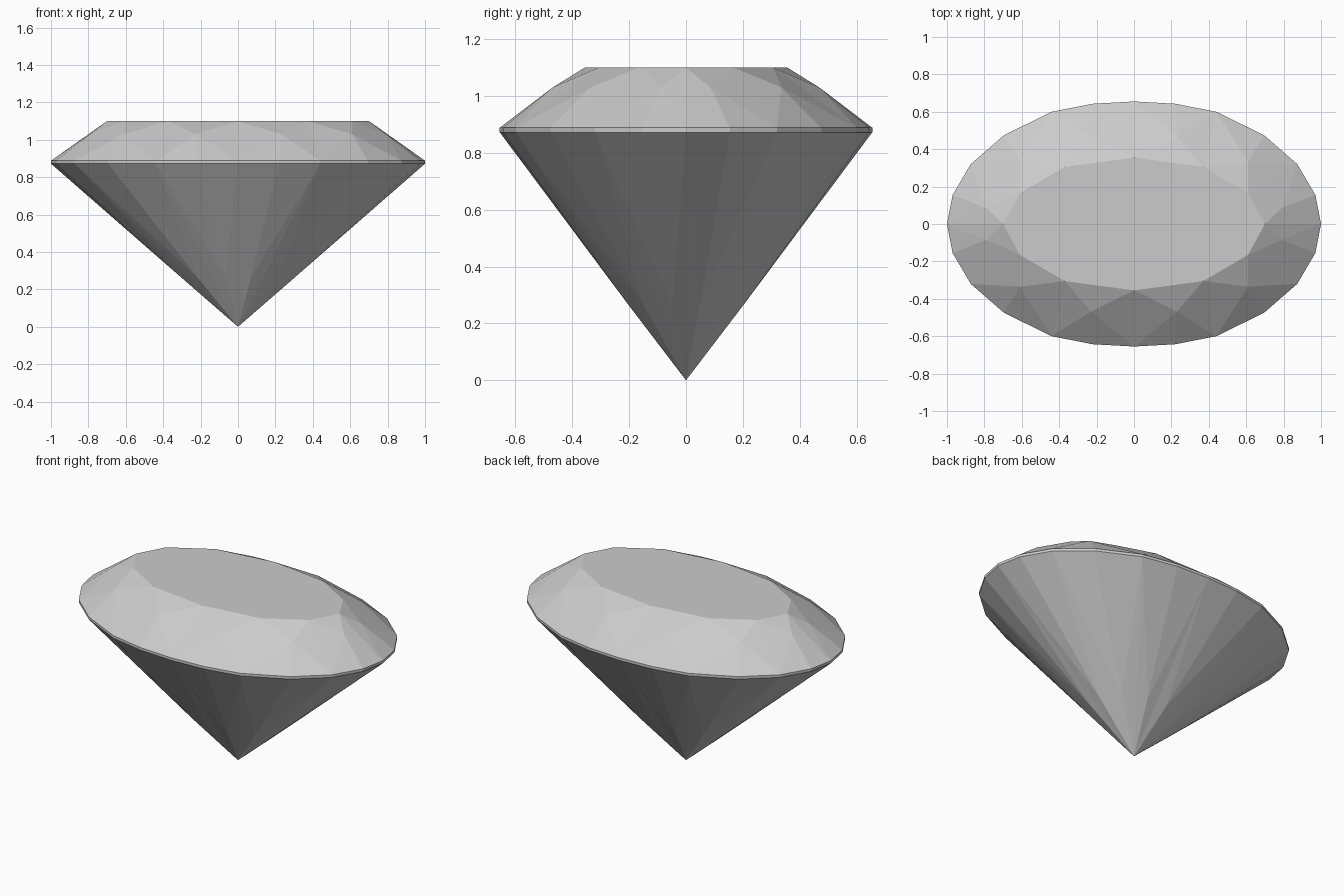
import bpy
import bmesh

cube = bpy.data.objects.get("Cube")
if cube:
    bpy.data.objects.remove(cube)

grey = bpy.data.materials.new("gem_grey")
grey.use_nodes = True
colour = (0.6, 0.6, 0.6, 1)
grey.diffuse_color = colour
grey.node_tree.nodes["Principled BSDF"].inputs["Base Color"].default_value = colour


def full_ring(quarter):
    """Mirror a quarter outline into a closed ring, starting at +x."""
    half = quarter + [(-x, y) for x, y in reversed(quarter) if x > 0]
    return half + [(x, -y) for x, y in reversed(half) if y > 0]


# Outlines: girdle, table, and the crown break between them
girdle = full_ring([(1, 0), (0.97, 0.155), (0.873, 0.32), (0.695, 0.475),
                    (0.44, 0.6), (0.22, 0.643), (0, 0.655)])
table = full_ring([(0.7, 0), (0.61, 0.165), (0.37, 0.305), (0, 0.355)])
crown = full_ring([(0.79, 0.085), (0.61, 0.335), (0.23, 0.468)])
spread = 0.3
pavilion = [(x * spread * 1.035, y * spread * 1.035) for x, y in girdle[1::2]]

TOP, BREAK, UPPER, LOWER = 1.1, 1.03, 0.888, 0.872
bm = bmesh.new()


def ring(points, z):
    return [bm.verts.new((x, y, z)) for x, y in points]


t = ring(table, TOP)
c = ring(crown, BREAK)
u = ring(girdle, UPPER)
w = ring(girdle, LOWER)
p = ring(pavilion, LOWER * spread)
culet = bm.verts.new((0, 0, 0))

# Flat table
bm.faces.new(t)
for k in range(len(t)):
    n = (k + 1) % len(t)
    a, b, d = 2 * k, 2 * k + 1, 2 * n
    # Crown: star, kite and upper girdle facets
    bm.faces.new((t[k], c[k], t[n]))
    bm.faces.new((t[k], c[k - 1], u[a]))
    bm.faces.new((t[k], u[a], c[k]))
    bm.faces.new((c[k], u[a], u[b]))
    bm.faces.new((c[k], u[b], u[d]))
    # Girdle band
    bm.faces.new((u[a], w[a], w[b], u[b]))
    bm.faces.new((u[b], w[b], w[d], u[d]))
    # Pavilion: lower girdle facets and long mains
    bm.faces.new((w[a], p[k], w[b]))
    bm.faces.new((w[b], p[k], w[d]))
    bm.faces.new((w[a], p[k - 1], culet))
    bm.faces.new((w[a], culet, p[k]))

bmesh.ops.recalc_face_normals(bm, faces=bm.faces)
mesh = bpy.data.meshes.new("oval_gem")
bm.to_mesh(mesh)
bm.free()
mesh.materials.append(grey)
gem = bpy.data.objects.new("oval_gem", mesh)
bpy.context.collection.objects.link(gem)
